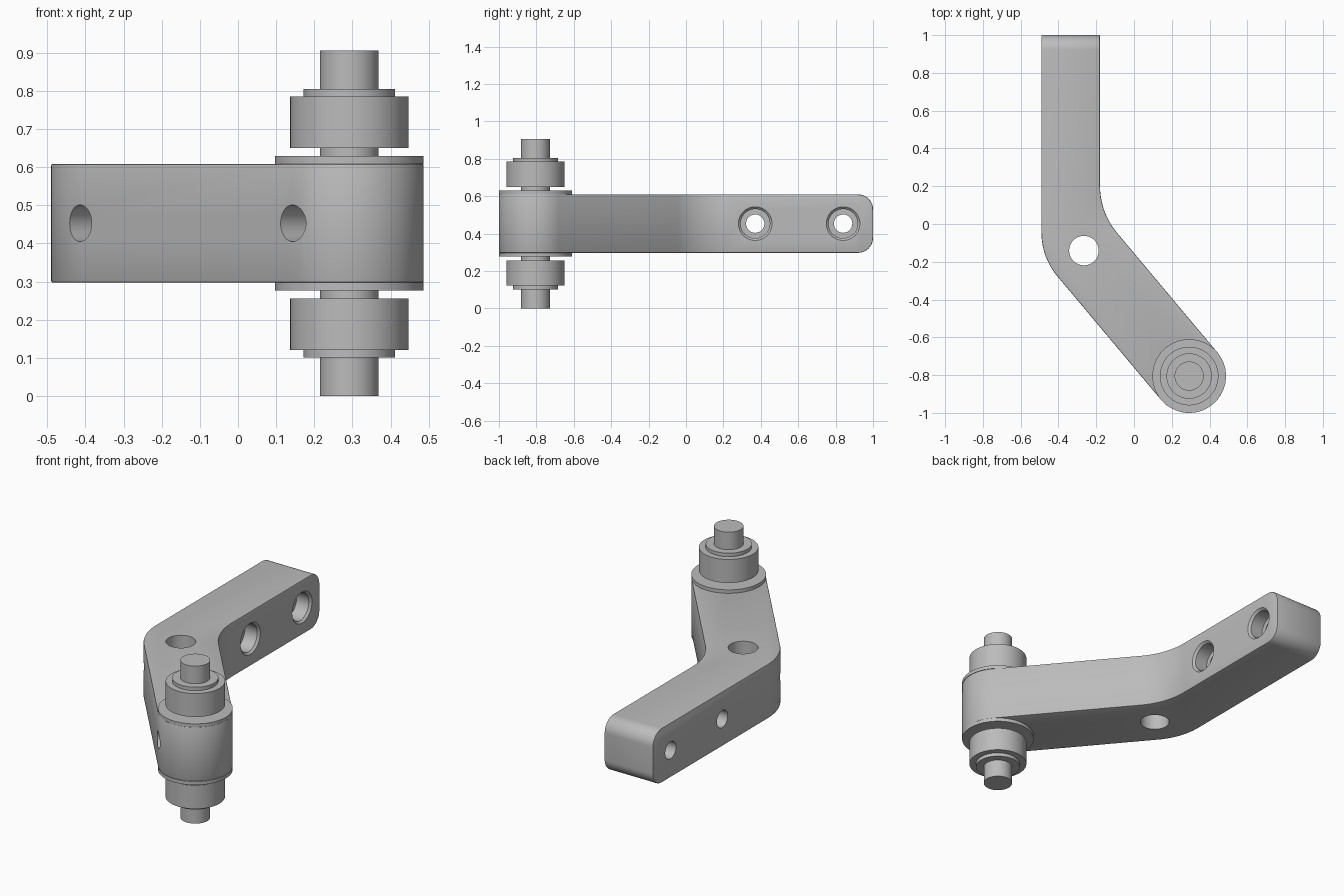
import bpy, bmesh, math
from mathutils import Vector, Matrix

cube = bpy.data.objects.get("Cube")
if cube:
    bpy.data.objects.remove(cube, do_unlink=True)

grey = bpy.data.materials.new("machined_grey")
grey.use_nodes = True
colour = (0.5, 0.5, 0.5, 1)
grey.diffuse_color = colour
grey.node_tree.nodes["Principled BSDF"].inputs["Base Color"].default_value = colour

MID = 0.453                      # mid height of the arm
HALF = 0.156                     # half height of the arm
PIN = Vector((0.292, -0.805))    # pin axis
R_END = 0.195                    # rounded end of the arm
SLOPE = math.radians(50)
ALONG = Vector((-math.cos(SLOPE), math.sin(SLOPE)))    # from pin to bend
OUT = Vector((-math.sin(SLOPE), -math.cos(SLOPE)))     # outer side of slanted leg
BEND_HOLE = PIN + ALONG * 0.867
X_OUT, X_IN = -0.49, -0.18       # sides of the straight leg


def finish(name, bm):
    bmesh.ops.recalc_face_normals(bm, faces=bm.faces)
    mesh = bpy.data.meshes.new(name)
    bm.to_mesh(mesh)
    bm.free()
    mesh.materials.append(grey)
    obj = bpy.data.objects.new(name, mesh)
    bpy.context.collection.objects.link(obj)
    return obj


def activate(obj):
    bpy.ops.object.select_all(action='DESELECT')
    obj.select_set(True)
    bpy.context.view_layer.objects.active = obj


def smooth(obj):
    activate(obj)
    bpy.ops.object.shade_smooth_by_angle(angle=math.radians(30))


def lathe(name, profile, origin, axis=(0, 0, 1), sides=64):
    """Closed turned solid from (radius, height) rings along an axis."""
    bm = bmesh.new()
    rings = [[bm.verts.new((r * math.cos(math.tau * i / sides),
                            r * math.sin(math.tau * i / sides), h))
              for i in range(sides)] for r, h in profile]
    for a, b in zip(rings, rings[1:]):
        for i in range(sides):
            j = (i + 1) % sides
            bm.faces.new((a[i], a[j], b[j], b[i]))
    bm.faces.new(rings[0])
    bm.faces.new(rings[-1])
    turn = Vector(axis).to_track_quat('Z', 'Y').to_matrix().to_4x4()
    bm.transform(Matrix.Translation(origin) @ turn)
    return finish(name, bm)


def arc(centre, radius, start, end, steps):
    return [Vector((centre[0] + radius * math.cos(t), centre[1] + radius * math.sin(t)))
            for t in (start + (end - start) * i / steps for i in range(steps + 1))]


def bend(side, x, radius):
    """Fillet between the slanted side line and the straight side at x."""
    base = PIN + side * R_END
    corner = base + ALONG * ((x - base.x) / ALONG.x)
    length = radius * math.tan(math.radians(20))
    centre = (x + radius, corner.y + length)
    return arc(centre, radius, math.pi, math.pi + math.radians(40), 14)


# Arm outline: outer bend, rounded pin end, inner bend, square far end
out_angle = math.atan2(OUT.y, OUT.x)
outline = bend(OUT, X_OUT, 0.36)
outline += arc(PIN, R_END, out_angle, out_angle + math.pi, 32)
outline += reversed(bend(-OUT, X_IN, 0.39))
outline += [Vector((X_IN, 1)), Vector((X_OUT, 1))]

bm = bmesh.new()
face = bm.faces.new([bm.verts.new((p.x, p.y, MID - HALF)) for p in outline])
grown = bmesh.ops.extrude_face_region(bm, geom=[face])
bmesh.ops.translate(bm, vec=(0, 0, 2 * HALF),
                    verts=[v for v in grown["geom"] if isinstance(v, bmesh.types.BMVert)])
bmesh.ops.recalc_face_normals(bm, faces=bm.faces)
end_edges = [e for e in bm.edges if all(v.co.y > 0.99 for v in e.verts)
             and abs(e.verts[0].co.z - e.verts[1].co.z) < 0.01]
bmesh.ops.bevel(bm, geom=end_edges, offset=0.08, segments=10, profile=0.5, affect='EDGES')
arm = finish("bent_arm", bm)

soft = arm.modifiers.new("edge_break", 'BEVEL')
soft.width = 0.005
soft.segments = 2
soft.limit_method = 'ANGLE'
soft.angle_limit = math.radians(45)

# Holes: vertical bend hole, two set screw holes, two counterbored bolt holes
cutters = [lathe("bend_hole_cutter", [(0.078, 0), (0.078, 1)], (*BEND_HOLE, 0))]
for spot in (BEND_HOLE, PIN):
    cutters.append(lathe("set_screw_cutter", [(0.048, 0), (0.048, 0.4)],
                         (*spot, MID), (*OUT, 0), 48))
bolt = [(0.049, -0.4), (0.049, -0.09), (0.078, -0.09), (0.078, -0.012),
        (0.09, 0), (0.09, 0.05)]
for y in (0.37, 0.84):
    cutters.append(lathe("bolt_hole_cutter", bolt, (X_IN, y, MID), (1, 0, 0), 48))
for cutter in cutters:
    cut = arm.modifiers.new("hole", 'BOOLEAN')
    cut.operation = 'DIFFERENCE'
    cut.solver = 'EXACT'
    cut.object = cutter
    cutter.hide_render = True
activate(arm)
for mod in list(arm.modifiers):
    bpy.ops.object.modifier_apply(modifier=mod.name)
for cutter in cutters:
    bpy.data.objects.remove(cutter, do_unlink=True)
smooth(arm)

# Pin through the arm, with a washer and a shouldered roller at each end
smooth(lathe("pin", [(0.077, 0), (0.077, 2 * MID)], (*PIN, 0)))
roller = [(0.155, 0.197), (0.155, 0.332), (0.12, 0.332), (0.12, 0.352)]
for label, way in (("upper", 1), ("lower", -1)):
    smooth(lathe(label + "_washer", [(R_END, way * HALF), (R_END, way * 0.176)], (*PIN, MID)))
    smooth(lathe(label + "_roller", [(r, way * h) for r, h in roller], (*PIN, MID)))
